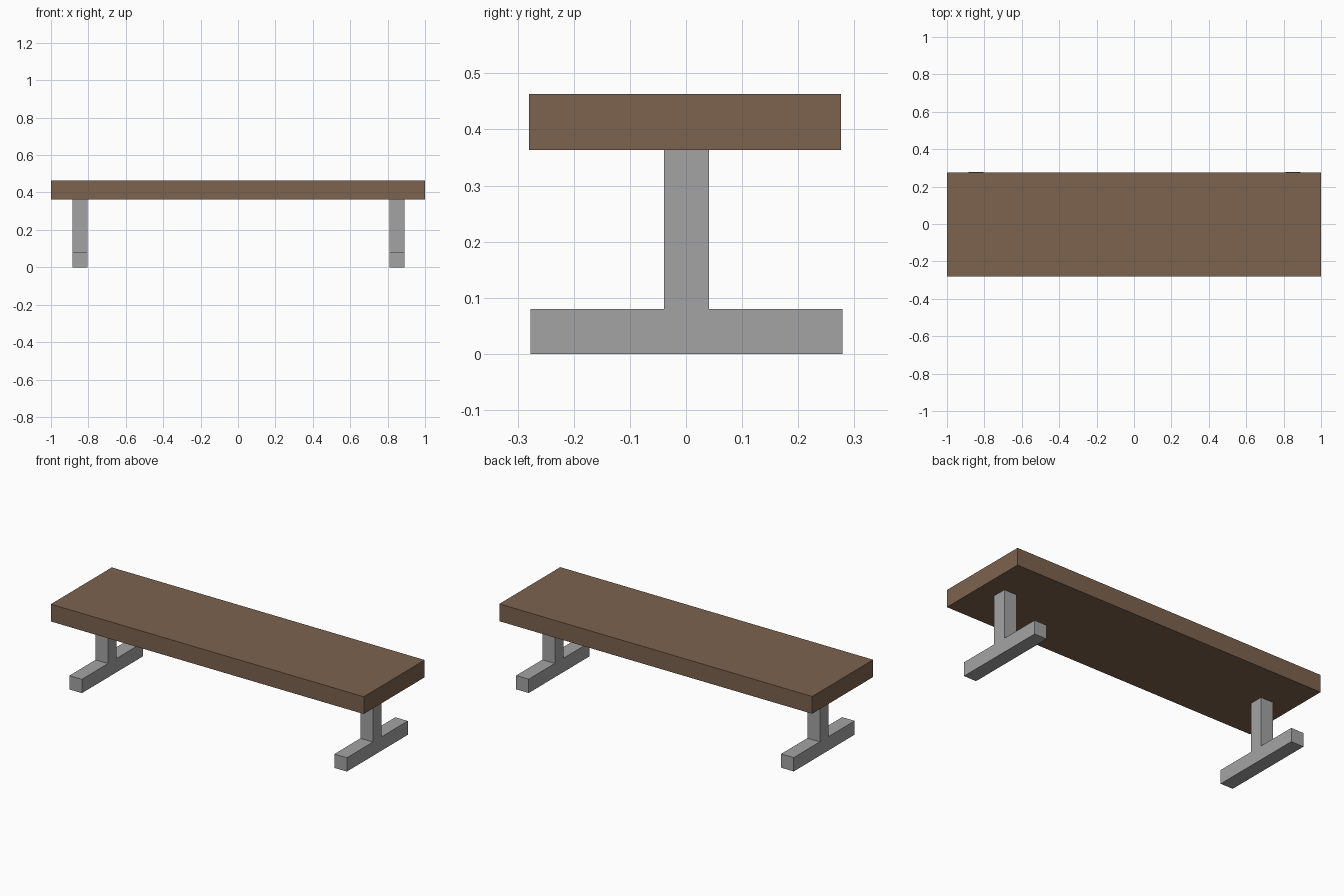
import bpy, bmesh

if "Cube" in bpy.data.objects:
    bpy.data.objects.remove(bpy.data.objects["Cube"])


def material(name, rgb):
    m = bpy.data.materials.new(name)
    m.diffuse_color = (*rgb, 1)
    m.use_nodes = True
    m.node_tree.nodes["Principled BSDF"].inputs["Base Color"].default_value = m.diffuse_color
    return m


wood = material("brown_wood", (0.205, 0.125, 0.077))
metal = material("grey_metal", (0.37, 0.37, 0.37))


def extrude_profile(name, profile, x0, x1, mat):
    """Extrude a (y, z) outline along x from x0 to x1."""
    bm = bmesh.new()
    face = bm.faces.new([bm.verts.new((x0, y, z)) for y, z in profile])
    new = bmesh.ops.extrude_face_region(bm, geom=[face])["geom"]
    verts = [v for v in new if isinstance(v, bmesh.types.BMVert)]
    bmesh.ops.translate(bm, verts=verts, vec=(x1 - x0, 0, 0))
    bmesh.ops.recalc_face_normals(bm, faces=bm.faces)
    mesh = bpy.data.meshes.new(name)
    bm.to_mesh(mesh)
    bm.free()
    mesh.materials.append(mat)
    ob = bpy.data.objects.new(name, mesh)
    bpy.context.collection.objects.link(ob)
    return ob


# Seat plank
seat = [(-0.28, 0.363), (0.276, 0.363), (0.276, 0.463), (-0.28, 0.463)]
extrude_profile("seat", seat, -1, 1, wood)

# Inverted T supports: floor foot and upright post in one piece
tee = [(-0.277, 0), (0.279, 0), (0.279, 0.08), (0.041, 0.08),
       (0.041, 0.363), (-0.039, 0.363), (-0.039, 0.08), (-0.277, 0.08)]
for name, x in (("left_leg", -0.884), ("right_leg", 0.81)):
    extrude_profile(name, tee, x, x + 0.08, metal)
